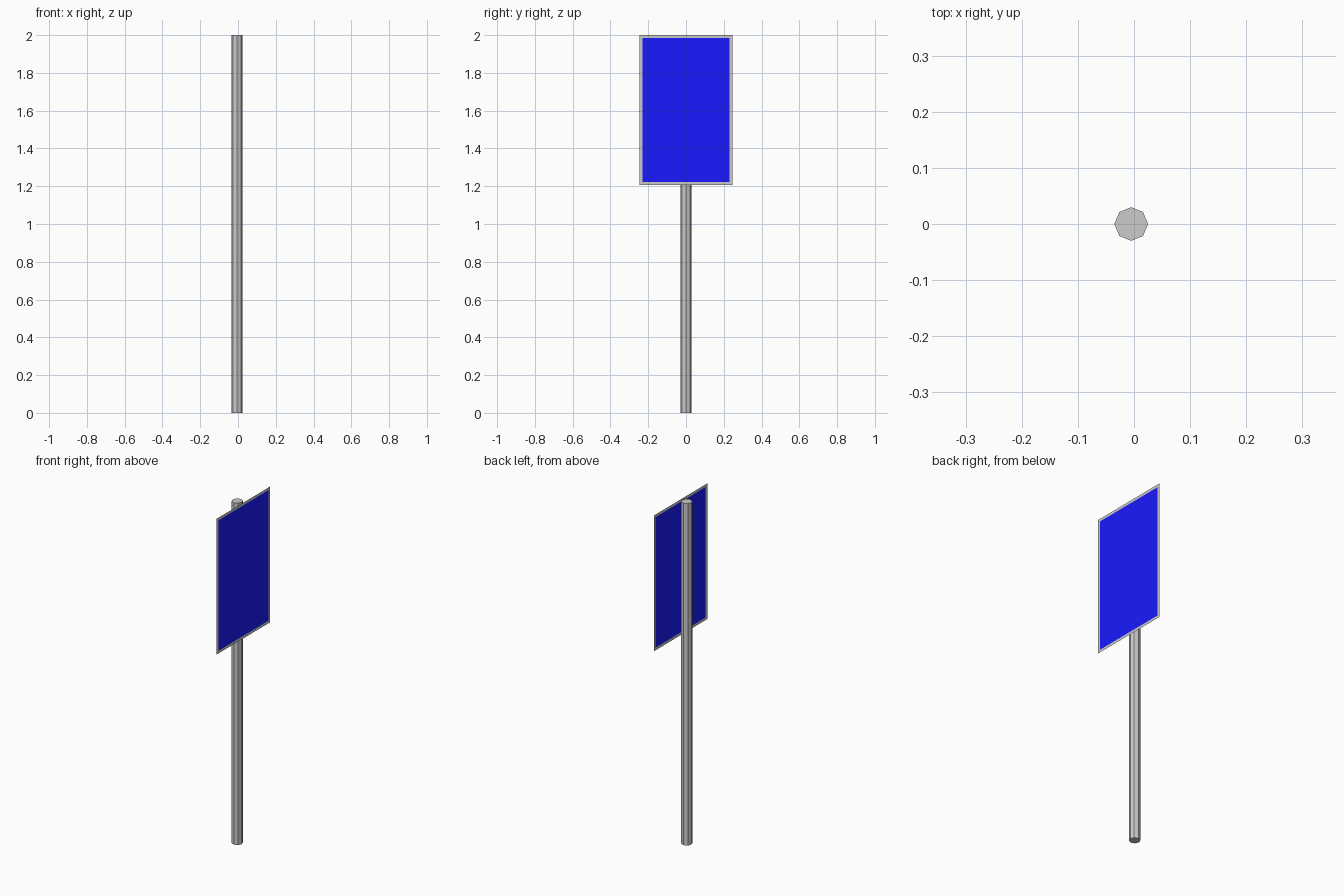
import bpy, bmesh
from math import radians

if "Cube" in bpy.data.objects:
    bpy.data.objects.remove(bpy.data.objects["Cube"])

HEIGHT = 2.0


def finish(name, bm):
    mesh = bpy.data.meshes.new(name)
    bm.to_mesh(mesh)
    bm.free()
    obj = bpy.data.objects.new(name, mesh)
    bpy.context.collection.objects.link(obj)
    return obj


# Octagonal pole with flat sides and capped ends, corners on the axes
bpy.ops.mesh.primitive_cylinder_add(
    vertices=8, radius=0.03, depth=HEIGHT, location=(-0.005, 0, HEIGHT / 2))
bpy.context.object.name = "pole"

# Thin sign sheet facing +x, inset to make a border and a centre panel
sign_x, half_width, bottom, border = 0.035, 0.247, 1.206, 0.022
bm = bmesh.new()
corners = [(-half_width, bottom), (half_width, bottom),
           (half_width, HEIGHT), (-half_width, HEIGHT)]
panel = bm.faces.new([bm.verts.new((sign_x, y, z)) for y, z in corners])
panel.normal_update()
bmesh.ops.inset_region(bm, faces=[panel], thickness=border, use_boundary=True)

# Split the blue panel from the grey border as separate parts
panel_bm = bm.copy()


def is_centre(face):
    return all(abs(v.co.y) < half_width - border / 2 for v in face.verts)


bmesh.ops.delete(bm, geom=[f for f in bm.faces if is_centre(f)], context='FACES')
bmesh.ops.delete(panel_bm, geom=[f for f in panel_bm.faces if not is_centre(f)],
                 context='FACES')
finish("sign_border", bm)
sign_panel = finish("sign_panel", panel_bm)

blue = bpy.data.materials.new("blue")
blue.diffuse_color = (0.01, 0.01, 1.0, 1.0)
blue.use_nodes = True
blue.node_tree.nodes["Principled BSDF"].inputs["Base Color"].default_value = blue.diffuse_color
sign_panel.data.materials.append(blue)
